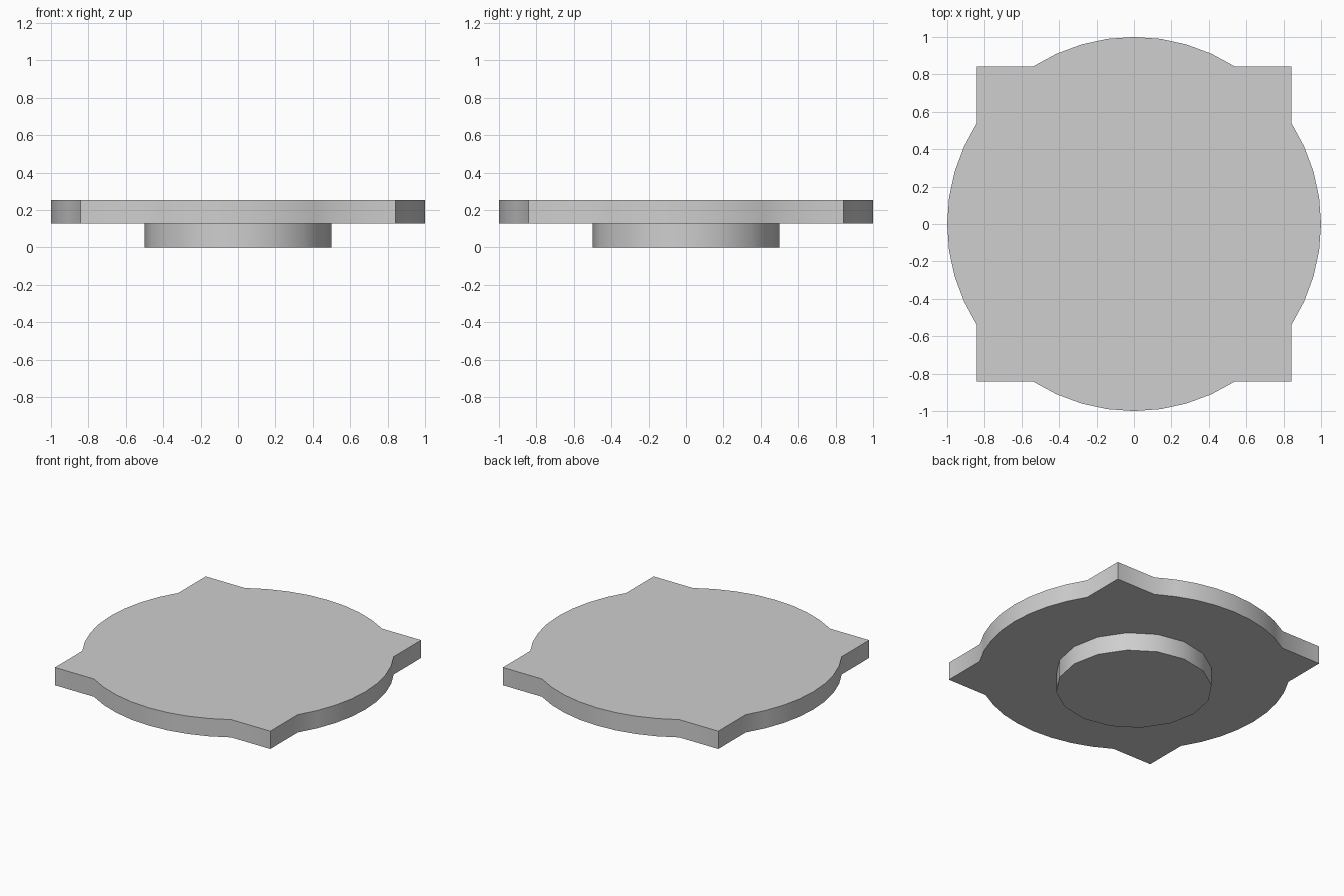
import bpy
import bmesh
from math import cos, sin, pi, radians

cube = bpy.data.objects.get("Cube")
if cube:
    bpy.data.objects.remove(cube, do_unlink=True)

grey = bpy.data.materials.new("plain_grey")
grey.use_nodes = True
colour = (0.62, 0.62, 0.62, 1)
grey.diffuse_color = colour
grey.node_tree.nodes["Principled BSDF"].inputs["Base Color"].default_value = colour


def extrude_outline(name, outline, bottom, top):
    """Make a solid prism from a flat counter-clockwise outline."""
    bm = bmesh.new()
    face = bm.faces.new([bm.verts.new((x, y, bottom)) for x, y in outline])
    solid = bmesh.ops.extrude_face_region(bm, geom=[face], use_keep_orig=True)
    raised = [v for v in solid["geom"] if isinstance(v, bmesh.types.BMVert)]
    bmesh.ops.translate(bm, verts=raised, vec=(0, 0, top - bottom))
    bmesh.ops.recalc_face_normals(bm, faces=bm.faces)
    mesh = bpy.data.meshes.new(name)
    bm.to_mesh(mesh)
    bm.free()
    mesh.materials.append(grey)
    obj = bpy.data.objects.new(name, mesh)
    bpy.context.collection.objects.link(obj)
    bpy.ops.object.select_all(action="DESELECT")
    obj.select_set(True)
    bpy.context.view_layer.objects.active = obj
    bpy.ops.object.shade_smooth_by_angle(angle=radians(32))
    return obj


# Top plate: four bowed sides, each followed by a square corner
half_arc = radians(32.5)
corner = cos(half_arc)
steps = 8
plate = []
for side in range(4):
    turn = side * pi / 2
    for i in range(steps + 1):
        a = turn - half_arc + 2 * half_arc * i / steps
        plate.append((cos(a), sin(a)))
    diagonal = turn + pi / 4
    reach = corner * 2 ** 0.5
    plate.append((reach * cos(diagonal), reach * sin(diagonal)))
extrude_outline("top_plate", plate, 0.128, 0.254)

# Round base under the plate
sides = 16
base = [(0.5 * cos(2 * pi * i / sides), 0.5 * sin(2 * pi * i / sides))
        for i in range(sides)]
extrude_outline("round_base", base, 0, 0.128)
